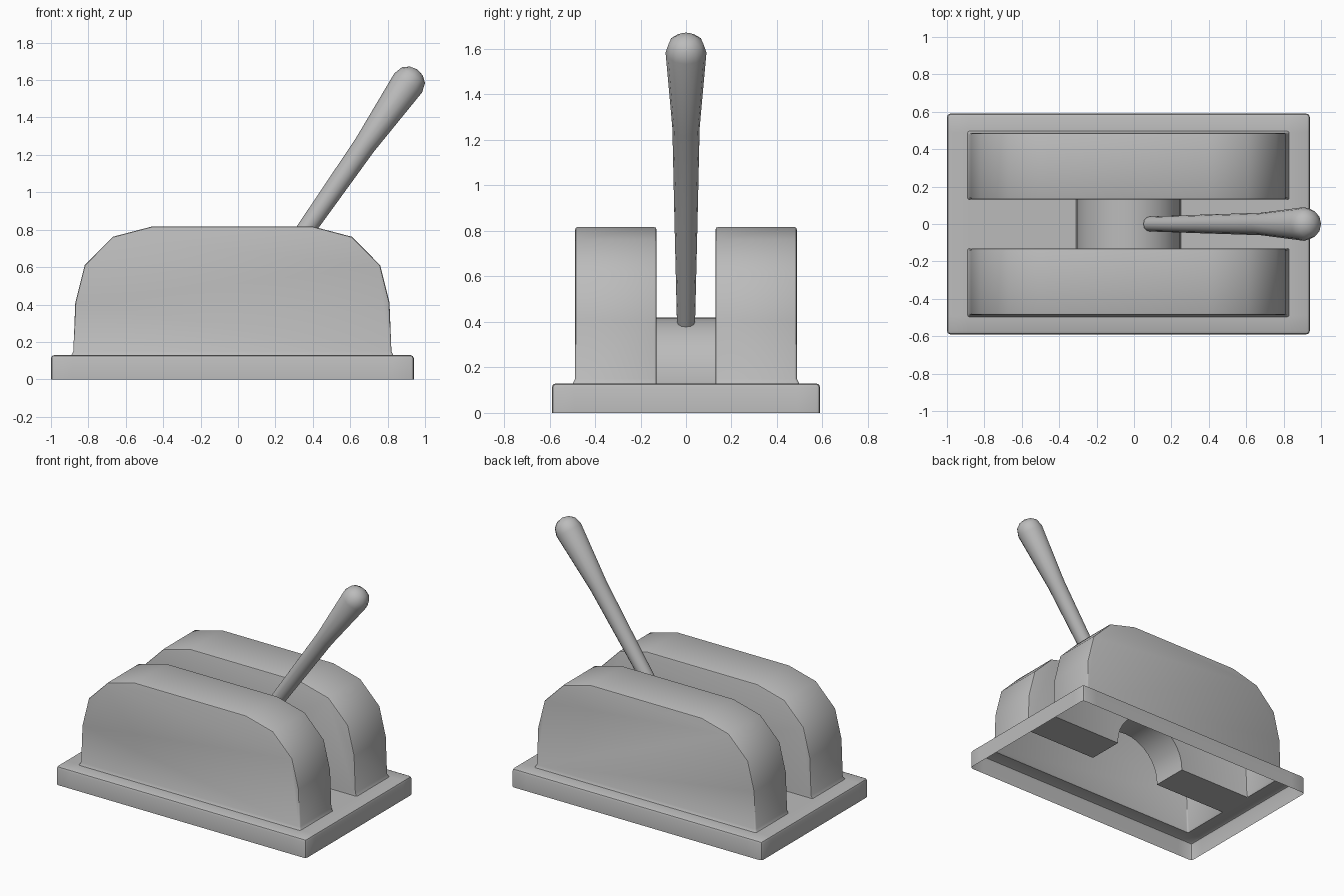
import bpy, bmesh, math
from mathutils import Vector

cube = bpy.data.objects.get("Cube")
if cube:
    bpy.data.objects.remove(cube, do_unlink=True)

grey = bpy.data.materials.new("plain grey")
grey.use_nodes = True
grey.diffuse_color = (0.5, 0.5, 0.5, 1)
grey.node_tree.nodes["Principled BSDF"].inputs["Base Color"].default_value = (0.5, 0.5, 0.5, 1)


def finish(bm, name, bevel=0.0):
    """Weld, soften the hard edges and turn the bmesh into a smooth-shaded object."""
    bmesh.ops.remove_doubles(bm, verts=bm.verts[:], dist=0.0005)
    bmesh.ops.recalc_face_normals(bm, faces=bm.faces[:])
    if bevel:
        hard = [e for e in bm.edges if len(e.link_faces) == 2
                and e.calc_face_angle() > math.radians(50)]
        bmesh.ops.bevel(bm, geom=hard, offset=bevel, segments=2, profile=0.5,
                        affect='EDGES', clamp_overlap=True)
    mesh = bpy.data.meshes.new(name)
    bm.to_mesh(mesh)
    bm.free()
    mesh.materials.append(grey)
    obj = bpy.data.objects.new(name, mesh)
    bpy.context.collection.objects.link(obj)
    bpy.ops.object.select_all(action='DESELECT')
    obj.select_set(True)
    bpy.context.view_layer.objects.active = obj
    bpy.ops.object.shade_smooth_by_angle(angle=math.radians(40))
    return obj


def face(bm, points):
    return bm.faces.new([bm.verts.new(p) for p in points])


DECK = 0.13          # height of the base plate
MID = -0.03          # centre of the body along x
GAP = 0.13           # half width of the lever slot
DRUM_R = 0.28

# Base plate: hollow tray, deck open under the housings and the drum
bm = bmesh.new()
xs = [-1.0, -0.885, MID - DRUM_R, MID + DRUM_R, 0.825, 0.94]
ys = [-0.59, -0.49, -GAP, GAP, 0.49, 0.59]
for i in range(5):
    for j in range(5):
        if (j in (1, 3) and 0 < i < 4) or (i == 2 and j == 2):
            continue
        face(bm, [(xs[a], ys[b], DECK) for a, b in
                  ((i, j), (i + 1, j), (i + 1, j + 1), (i, j + 1))])
for i in range(5):
    for y in (ys[0], ys[-1]):
        face(bm, [(xs[i], y, 0), (xs[i + 1], y, 0), (xs[i + 1], y, DECK), (xs[i], y, DECK)])
    for x in (xs[0], xs[-1]):
        face(bm, [(x, ys[i], 0), (x, ys[i + 1], 0), (x, ys[i + 1], DECK), (x, ys[i], DECK)])
finish(bm, "base_plate", 0.018)

# Arch shared by the drum and the cut-out in the housing inner walls
arch = [(MID + DRUM_R, DECK)]
arch += [(MID + DRUM_R * math.cos(a), 0.14 + DRUM_R * math.sin(a))
         for a in (math.pi * k / 16 for k in range(17))]
arch += [(MID - DRUM_R, DECK)]

# Drum between the housings
bm = bmesh.new()
for (x0, z0), (x1, z1) in zip(arch, arch[1:]):
    face(bm, [(x0, -GAP, z0), (x1, -GAP, z1), (x1, GAP, z1), (x0, GAP, z0)])
finish(bm, "pivot_drum")

# Pair of hollow housings: half profile mirrored about MID, with a flared foot
half = [(0.86, DECK), (0.85, 0.15), (0.84, 0.41), (0.79, 0.61), (0.64, 0.762), (0.43, 0.817)]
prof = [(MID - x, z) for x, z in half] + [(MID + x, z) for x, z in reversed(half)]


def outer_y(z):
    return 0.497 if z <= DECK else 0.487


bm = bmesh.new()
for (x0, z0), (x1, z1) in zip(prof, prof[1:]):
    face(bm, [(x0, GAP, z0), (x1, GAP, z1), (x1, outer_y(z1), z1), (x0, outer_y(z0), z0)])
face(bm, [(x, outer_y(z), z) for x, z in prof[1:-1]])
face(bm, [(x, outer_y(z), z) for x, z in (prof[0], prof[1], prof[-2], prof[-1])])
face(bm, [(x, GAP, z) for x, z in prof + arch])
housing = finish(bm, "side_housings", 0.01)
mirror = housing.modifiers.new("Mirror", 'MIRROR')
mirror.use_axis = (False, True, False)
mirror.use_mirror_merge = False

# Lever: tapered rod with a rounded grip, turned about a slanted axis
start, end = Vector((0.083, 0, 0.40)), Vector((0.91, 0, 1.585))
axis = (end - start).normalized()
length = (end - start).length
side = Vector((axis.z, 0, -axis.x))
across = Vector((0, 1, 0))
rings = [(0, 0.04), (0.5, 0.05), (1.04, 0.06), (length, 0.09),
         (length + 0.05, 0.075), (length + 0.077, 0.042)]
SIDES = 12
bm = bmesh.new()
loops = []
for d, r in rings:
    loops.append([bm.verts.new(start + axis * d
                               + side * (r * math.cos(2 * math.pi * k / SIDES))
                               + across * (r * math.sin(2 * math.pi * k / SIDES)))
                  for k in range(SIDES)])
for a, b in zip(loops, loops[1:]):
    for k in range(SIDES):
        n = (k + 1) % SIDES
        bm.faces.new((a[k], a[n], b[n], b[k]))
tip = bm.verts.new(start + axis * (length + 0.087))
for k in range(SIDES):
    bm.faces.new((loops[-1][k], loops[-1][(k + 1) % SIDES], tip))
finish(bm, "lever")
